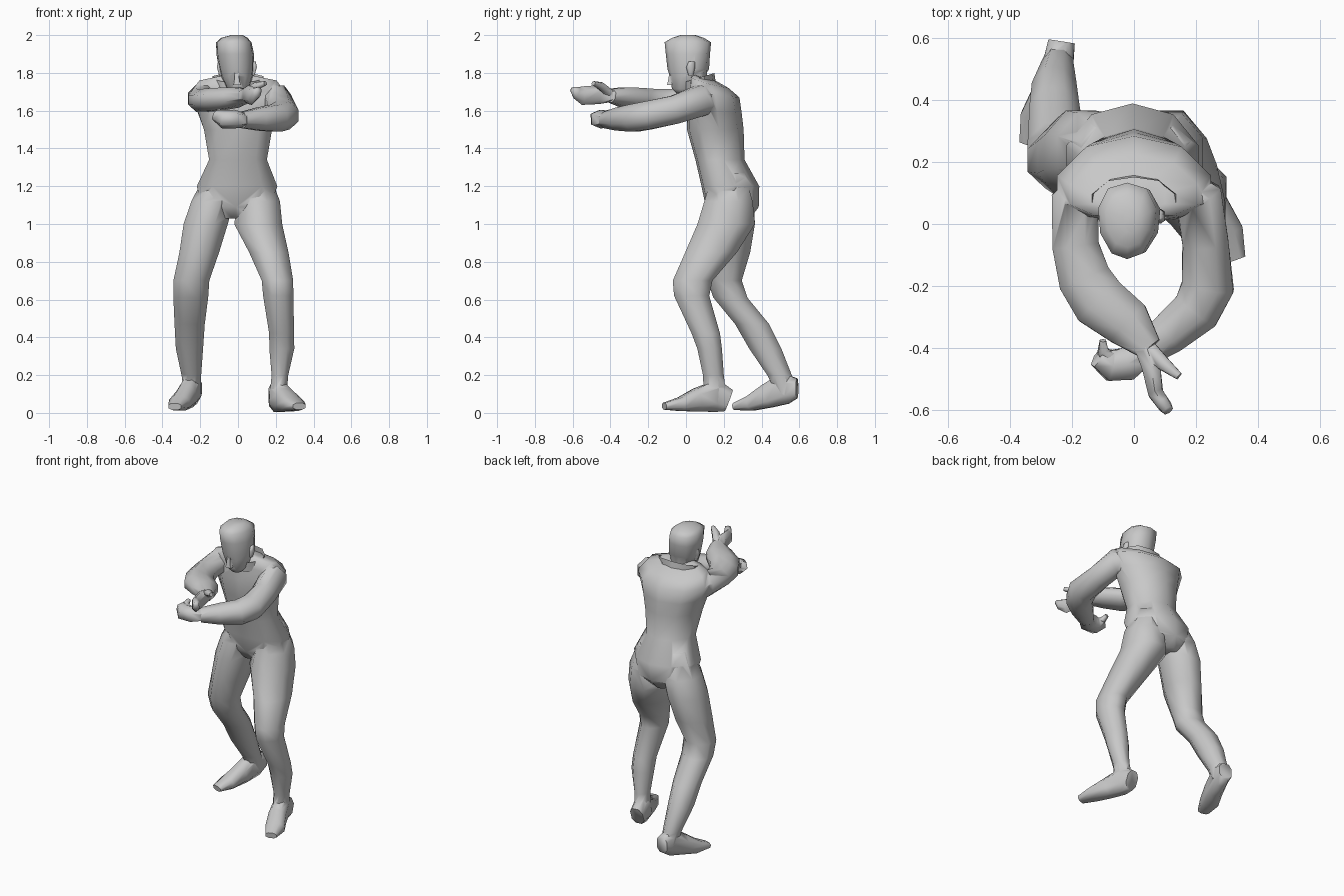
import bpy, bmesh, math
from mathutils import Vector

grey = bpy.data.materials.new("plain grey")
grey.diffuse_color = (0.58, 0.58, 0.58, 1)
Z = Vector((0, 0, 1))


def loft(name, rings, sides=8, path=False, bend=0.0, taper=0.0, cap=True, power=1.0, angle=70):
    """Skin rings (x, y, z, half width, half depth, lean); flat rings, or across the path."""
    bm = bmesh.new()
    pts = [Vector(r[:3]) for r in rings]
    m = math.cos(math.pi / sides)
    loops = []
    for i, (x, y, z, a, b, *extra) in enumerate(rings):
        u, v = Vector((1, 0, 0)), Vector((0, 1, 0))
        if path:
            d0 = (pts[i] - pts[max(i - 1, 0)]).normalized()
            d1 = (pts[min(i + 1, len(pts) - 1)] - pts[i]).normalized()
            t = (d0 + d1).normalized()
            u = t.cross(Z).normalized()
            v = u.cross(t)
        lean = extra[0] if extra else 0
        loop = []
        for k in range(sides):
            w = 2 * math.pi * (k + 0.5) / sides
            c, s = [math.copysign(min(abs(q) / m, 1) ** power, q) for q in (math.cos(w), math.sin(w))]
            p = pts[i] + u * a * c * (1 + taper * s) + v * b * s
            p.y -= bend * c * c * a
            p.z += lean * b * s
            loop.append(bm.verts.new(p))
        loops.append(loop)
    for l0, l1 in zip(loops, loops[1:]):
        for k in range(sides):
            n = (k + 1) % sides
            bm.faces.new((l0[k], l0[n], l1[n], l1[k]))
    if cap:
        bm.faces.new(loops[0][::-1])
        bm.faces.new(loops[-1])
    bmesh.ops.recalc_face_normals(bm, faces=bm.faces)
    me = bpy.data.meshes.new(name)
    bm.to_mesh(me)
    bm.free()
    me.materials.append(grey)
    ob = bpy.data.objects.new(name, me)
    bpy.context.collection.objects.link(ob)
    smooth(ob, angle)
    return ob


def smooth(ob, angle):
    bpy.ops.object.select_all(action='DESELECT')
    ob.select_set(True)
    bpy.context.view_layer.objects.active = ob
    bpy.ops.object.shade_smooth_by_angle(angle=math.radians(angle))


def merge(base, parts):
    """Union the parts into the base so no hidden surfaces remain."""
    for p in parts:
        m = base.modifiers.new("union", 'BOOLEAN')
        m.operation, m.solver, m.object = 'UNION', 'EXACT', p
    dg = bpy.context.evaluated_depsgraph_get()
    me = bpy.data.meshes.new_from_object(base.evaluated_get(dg))
    base.modifiers.clear()
    base.data = me
    for p in parts:
        bpy.data.objects.remove(p)
    smooth(base, 75)


# Torso from crotch to shoulders
suit = loft("jumpsuit", [
    (-.03, .24, 1.03, .06, .10), (-.01, .245, 1.09, .18, .14), (-.005, .235, 1.20, .213, .153),
    (0, .18, 1.34, .153, .13), (0, .155, 1.50, .18, .15), (0, .15, 1.60, .215, .145, -.1),
    (0, .15, 1.69, .248, .133, -.15), (0, .125, 1.75, .205, .10, -.3),
    (0, .10, 1.775, .10, .06, -.3)], sides=10, bend=.15)

# Legs: one forward, one trailing
leg_front = loft("front_leg", [
    (.09, .225, 1.27, .075, .085), (.11, .225, 1.12, .112, .128),
    (.107, .213, 1.0, .127, .152), (.163, .133, .85, .104, .137),
    (.209, .035, .70, .083, .105), (.213, .03, .62, .080, .093), (.231, .105, .42, .066, .075),
    (.232, .125, .34, .066, .065), (.222, .145, .20, .044, .055), (.21, .155, .07, .045, .06)])
leg_back = loft("back_leg", [
    (-.09, .225, 1.27, .08, .085), (-.135, .23, 1.12, .112, .128),
    (-.171, .23, 1.0, .117, .135), (-.205, .215, .85, .105, .125),
    (-.247, .205, .70, .095, .09), (-.25, .235, .61, .092, .09), (-.256, .35, .47, .080, .09),
    (-.257, .42, .34, .072, .085), (-.247, .495, .20, .052, .065), (-.24, .53, .10, .045, .05)])

# Arms: upper arm, elbow, forearm, wrist
arm_high = loft("upper_arm_side", [
    (-.14, .14, 1.665, .05, .05), (-.19, .07, 1.665, .078, .072), (-.188, -.07, 1.655, .075, .06),
    (-.16, -.175, 1.655, .085, .06), (-.112, -.25, 1.66, .09, .06),
    (-.02, -.32, 1.67, .08, .054), (.05, -.40, 1.68, .042, .036)], path=True)
arm_low = loft("lower_arm_side", [
    (.14, .14, 1.66, .05, .06), (.208, .08, 1.655, .078, .08), (.23, -.06, 1.605, .074, .075),
    (.238, -.20, 1.575, .084, .075), (.20, -.28, 1.56, .078, .072),
    (.11, -.355, 1.555, .066, .06), (.02, -.425, 1.55, .045, .042)], path=True)

# Hands with thumbs
hand_high = loft("pointing_hand", [
    (.035, -.39, 1.68, .036, .034), (.055, -.46, 1.685, .03, .05),
    (.07, -.545, 1.68, .024, .05), (.095, -.58, 1.695, .022, .035),
    (.11, -.60, 1.715, .016, .014)], sides=6, path=True)
thumb_high = loft("pointing_thumb", [
    (.055, -.41, 1.695, .026, .026), (.095, -.45, 1.73, .022, .022),
    (.145, -.49, 1.745, .012, .012)], sides=6, path=True)
hand_low = loft("resting_hand", [
    (.04, -.41, 1.55, .04, .036), (-.02, -.45, 1.555, .054, .05),
    (-.075, -.455, 1.555, .05, .05), (-.118, -.43, 1.575, .03, .032)], sides=6, path=True)
finger_low = loft("resting_finger", [
    (-.07, -.44, 1.57, .026, .022), (-.10, -.41, 1.585, .018, .02),
    (-.10, -.375, 1.60, .01, .012)], sides=6, path=True)

# Feet, heel to toe
foot_front = loft("front_foot", [
    (.205, .225, .065, .043, .06), (.212, .16, .09, .05, .085), (.25, .06, .068, .054, .062),
    (.295, -.03, .045, .058, .036), (.325, -.115, .035, .035, .018)], path=True, power=.8)
foot_back = loft("back_foot", [
    (-.233, .588, .13, .043, .052), (-.243, .525, .13, .048, .083), (-.272, .43, .088, .052, .063),
    (-.31, .34, .05, .056, .04), (-.335, .255, .033, .035, .018)], path=True, power=.8)

merge(suit, [leg_front, leg_back, arm_high, arm_low, foot_front, foot_back,
             hand_high, thumb_high, hand_low, finger_low])

# Small open collar around the neck
loft("collar", [(0, .075, 1.71, .115, .085, .3), (0, .07, 1.775, .135, .08, .3)],
     sides=10, cap=False, angle=40)

# Head with neck, nose and ears
head = loft("head", [
    (0, -.01, 1.685, .032, .032), (0, -.012, 1.715, .056, .062), (-.005, .005, 1.78, .08, .09),
    (-.008, .012, 1.82, .088, .11), (-.015, .01, 1.90, .096, .117),
    (-.022, .01, 1.962, .09, .123), (-.02, .01, 1.985, .068, .085),
    (-.005, .01, 2.0, .03, .04)], sides=10, taper=.12)
neck = loft("neck", [(0, .06, 1.70, .062, .055), (0, .05, 1.83, .062, .06)])
nose = loft("nose", [(-.004, -.07, 1.735, .02, .03), (-.006, -.07, 1.755, .014, .026),
                     (-.008, -.07, 1.82, .01, .014)], sides=4)
ears = [loft("ear", [(s * .085 - .006, .025, 1.785, .008, .012), (s * .092 - .006, .025, 1.83, .014, .024),
                     (s * .09 - .006, .03, 1.86, .01, .016)], sides=6) for s in (-1, 1)]
merge(head, [neck, nose] + ears)
